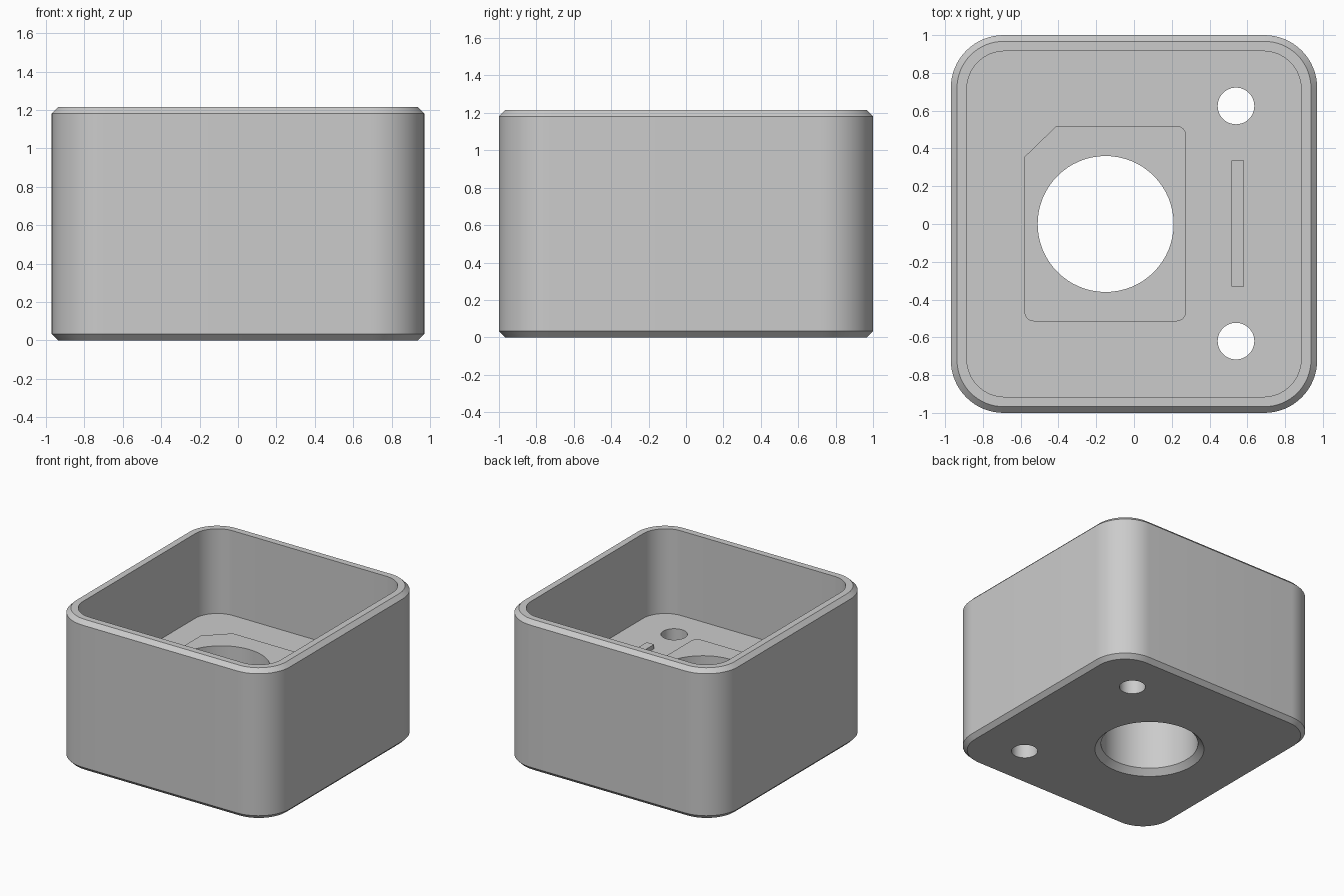
import bpy, bmesh, math

if "Cube" in bpy.data.objects:
    bpy.data.objects.remove(bpy.data.objects["Cube"])

FLOOR, TOP = 0.53, 1.215
CHAMFER = 0.033

grey = bpy.data.materials.new("light_grey")
grey.diffuse_color = (0.6, 0.6, 0.6, 1)
grey.use_nodes = True
grey.node_tree.nodes["Principled BSDF"].inputs["Base Color"].default_value = grey.diffuse_color


def rounded_rect(hx, hy, r, steps=16):
    """Outline of a rounded rectangle, counter-clockwise."""
    pts = []
    for k, (sx, sy) in enumerate([(1, 1), (-1, 1), (-1, -1), (1, -1)]):
        for i in range(steps + 1):
            a = math.pi / 2 * (k + i / steps)
            pts.append((sx * (hx - r) + r * math.cos(a), sy * (hy - r) + r * math.sin(a)))
    return pts


def circle(cx, cy, r, n=64):
    return [(cx + r * math.cos(2 * math.pi * i / n), cy + r * math.sin(2 * math.pi * i / n))
            for i in range(n)]


def loft(name, rings):
    """Closed solid through a list of (outline, z) rings."""
    bm = bmesh.new()
    loops = [[bm.verts.new((x, y, z)) for x, y in pts] for pts, z in rings]
    for a, b in zip(loops, loops[1:]):
        n = len(a)
        for i in range(n):
            j = (i + 1) % n
            bm.faces.new((a[i], a[j], b[j], b[i]))
    bm.faces.new(loops[0][::-1])
    bm.faces.new(loops[-1])
    bmesh.ops.recalc_face_normals(bm, faces=bm.faces)
    me = bpy.data.meshes.new(name)
    bm.to_mesh(me)
    bm.free()
    me.materials.append(grey)
    ob = bpy.data.objects.new(name, me)
    bpy.context.collection.objects.link(ob)
    return ob


def cut(ob, cutters):
    """Subtract each cutter and apply."""
    bpy.context.view_layer.objects.active = ob
    for c in cutters:
        m = ob.modifiers.new("cut", 'BOOLEAN')
        m.operation, m.solver, m.object = 'DIFFERENCE', 'EXACT', c
        bpy.ops.object.modifier_apply(modifier=m.name)


def smooth(ob):
    bpy.ops.object.select_all(action='DESELECT')
    ob.select_set(True)
    bpy.context.view_layer.objects.active = ob
    bpy.ops.object.shade_smooth_by_angle(angle=math.radians(25))


# Outer shell with chamfered top and bottom edges
outer = rounded_rect(0.97, 1.0, 0.28)
inset = rounded_rect(0.97 - CHAMFER, 1.0 - CHAMFER, 0.28 - CHAMFER)
housing = loft("housing", [(inset, 0), (outer, CHAMFER), (outer, TOP - CHAMFER), (inset, TOP)])

# Cutters: cavity, countersunk main hole, two side holes
inner = rounded_rect(0.885, 0.915, 0.2)
cavity = loft("cavity_cutter", [(inner, FLOOR), (inner, TOP + 0.2)])
main_hole = loft("main_hole_cutter", [(circle(-0.15, 0, 0.45), -0.045), (circle(-0.15, 0, 0.36), 0.045),
                                      (circle(-0.15, 0, 0.36), 0.9)])
side_holes = [loft("side_hole_cutter", [(circle(0.54, y, 0.097, 48), -0.1), (circle(0.54, y, 0.097, 48), 0.9)])
              for y in (-0.62, 0.625)]
cut(housing, [cavity, main_hole] + side_holes)

# Raised pad around the main hole, one corner clipped and three rounded
pad_outline = [(x - 0.1525, y + 0.0025) for x, y in rounded_rect(0.4275, 0.5175, 0.05, 8)]
pad_outline[9:18] = [(-0.41, 0.52), (-0.58, 0.355)]
pad = loft("raised_pad", [(pad_outline, FLOOR - 0.01), (pad_outline, 0.61)])
cut(pad, [main_hole])

# Low locating rib between the side holes
rib_outline = [(0.517, -0.33), (0.583, -0.33), (0.583, 0.335), (0.517, 0.335)]
rib = loft("locating_rib", [(rib_outline, FLOOR - 0.01), (rib_outline, 0.565)])

for c in [cavity, main_hole] + side_holes:
    bpy.data.objects.remove(c)
for ob in (housing, pad, rib):
    smooth(ob)
